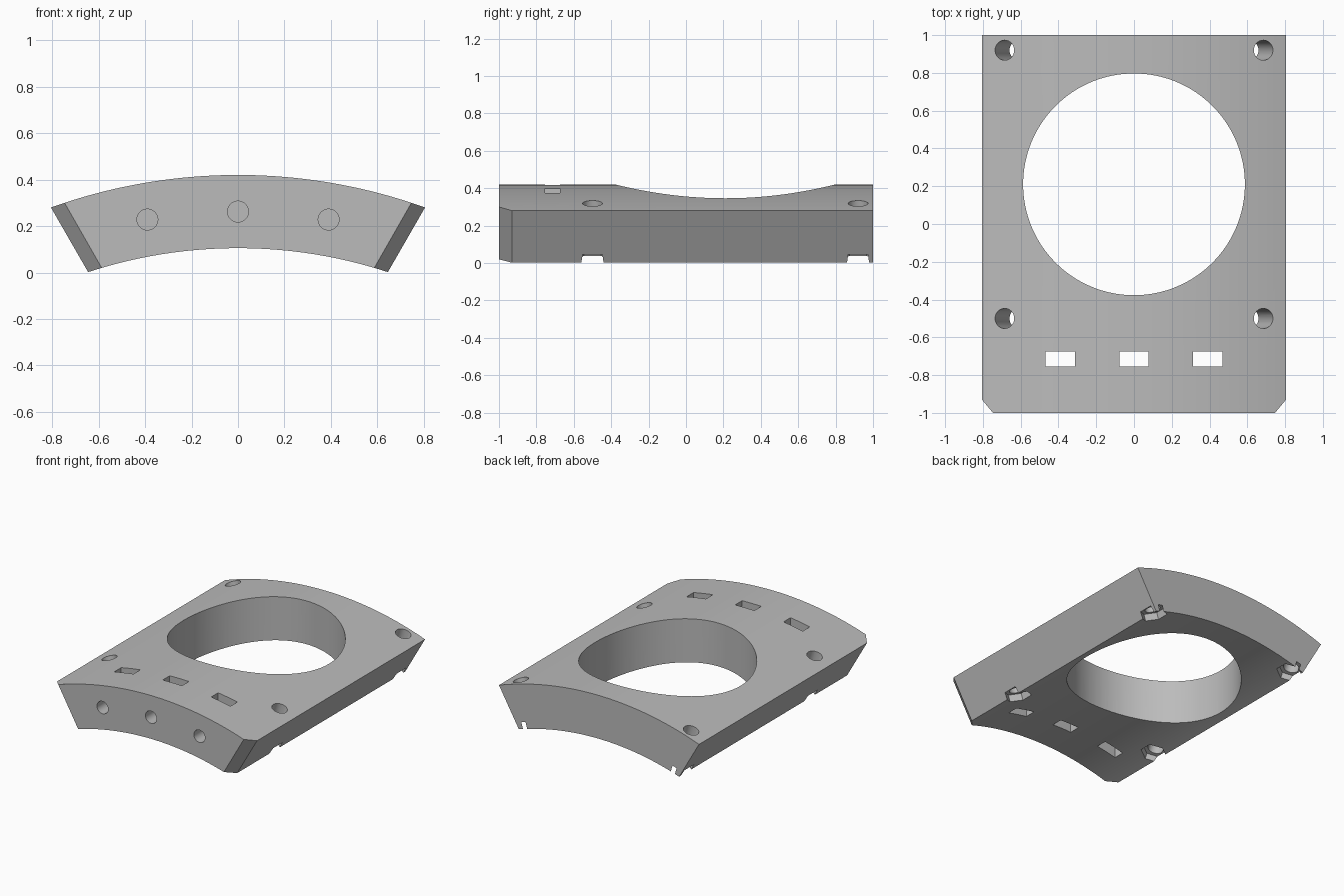
import bpy, bmesh, math
from mathutils import Vector, Matrix

cube = bpy.data.objects.get("Cube")
if cube:
    bpy.data.objects.remove(cube, do_unlink=True)

R_OUT, R_IN, AXIS_Z = 2.385, 2.07, -1.965   # concentric arcs of the curved plate
TOP_X, LOW_X = 0.805, 0.645                 # half widths at the slanted sides

grey = bpy.data.materials.new("plain grey")
grey.use_nodes = True
grey.diffuse_color = (0.5, 0.5, 0.5, 1)
grey.node_tree.nodes["Principled BSDF"].inputs["Base Color"].default_value = (0.5, 0.5, 0.5, 1)


def make_object(name, bm):
    bmesh.ops.recalc_face_normals(bm, faces=bm.faces)
    mesh = bpy.data.meshes.new(name)
    bm.to_mesh(mesh)
    bm.free()
    mesh.materials.append(grey)
    obj = bpy.data.objects.new(name, mesh)
    bpy.context.collection.objects.link(obj)
    return obj


def arc(radius, half, steps=64):
    a = math.asin(half / radius)
    angles = [a * (2 * i / steps - 1) for i in range(steps + 1)]
    return [(radius * math.sin(t), AXIS_Z + radius * math.cos(t)) for t in angles]


# Curved plate, extruded front to back
bm = bmesh.new()
outline = arc(R_OUT, TOP_X) + arc(R_IN, LOW_X)[::-1]
face = bm.faces.new([bm.verts.new((x, -1, z)) for x, z in outline])
back = bmesh.ops.extrude_face_region(bm, geom=[face])["geom"]
bmesh.ops.translate(bm, vec=(0, 2, 0), verts=[v for v in back if isinstance(v, bmesh.types.BMVert)])

# Front corner chamfers that follow the slanted sides
for side in (-1, 1):
    slant = Vector((side * (TOP_X - LOW_X), 0, 0.28))
    normal = slant.cross(Vector((side, 1, 0)))
    if normal.x * side < 0:
        normal.negate()
    cut = bmesh.ops.bisect_plane(
        bm, geom=bm.verts[:] + bm.edges[:] + bm.faces[:],
        plane_co=(side * TOP_X, -0.93, 0.28), plane_no=normal, clear_outer=True)
    rim = [e for e in cut["geom_cut"] if isinstance(e, bmesh.types.BMEdge)]
    bmesh.ops.holes_fill(bm, edges=rim, sides=0)
plate = make_object("curved_plate", bm)
bpy.context.view_layer.objects.active = plate


def carve(bm):
    cutter = make_object("cutter", bm)
    cutter.hide_render = True
    mod = plate.modifiers.new("carve", "BOOLEAN")
    mod.object = cutter
    mod.operation = "DIFFERENCE"
    mod.solver = "EXACT"
    bpy.ops.object.modifier_apply(modifier=mod.name)
    bpy.data.objects.remove(cutter, do_unlink=True)


def carve_round(center, radius, depth, rotation=Matrix(), sides=32):
    bm = bmesh.new()
    bmesh.ops.create_cone(bm, cap_ends=True, segments=sides, radius1=radius, radius2=radius,
                          depth=depth, matrix=Matrix.Translation(center) @ rotation)
    carve(bm)


# Large vertical opening
carve_round((0, 0.21, 0.2), 0.587, 1, sides=128)

# Radial corner holes with hexagonal nut pockets underneath
for side in (-1, 1):
    tilt = side * math.asin(0.685 / R_OUT)
    turn = Matrix.Rotation(tilt, 4, "Y")
    for y in (-0.5, 0.92):
        def on_radius(r):
            return (r * math.sin(tilt), y, AXIS_Z + r * math.cos(tilt))
        carve_round(on_radius(2.23), 0.053, 0.6, turn)
        carve_round(on_radius(2.018), 0.09, 0.2, turn, sides=6)

# Vertical slots and the front holes that run into them
for x in (-0.39, 0, 0.39):
    bm = bmesh.new()
    bmesh.ops.create_cube(bm, size=1, matrix=Matrix.Translation((x, -0.715, 0.2))
                          @ Matrix.Diagonal((0.155, 0.08, 1, 1)))
    carve(bm)
    z = AXIS_Z + math.sqrt(2.2275 ** 2 - x ** 2)
    carve_round((x, -0.91, z), 0.045, 0.4, Matrix.Rotation(math.pi / 2, 4, "X"))

plate.select_set(True)
bpy.ops.object.shade_smooth_by_angle(angle=math.radians(30))
